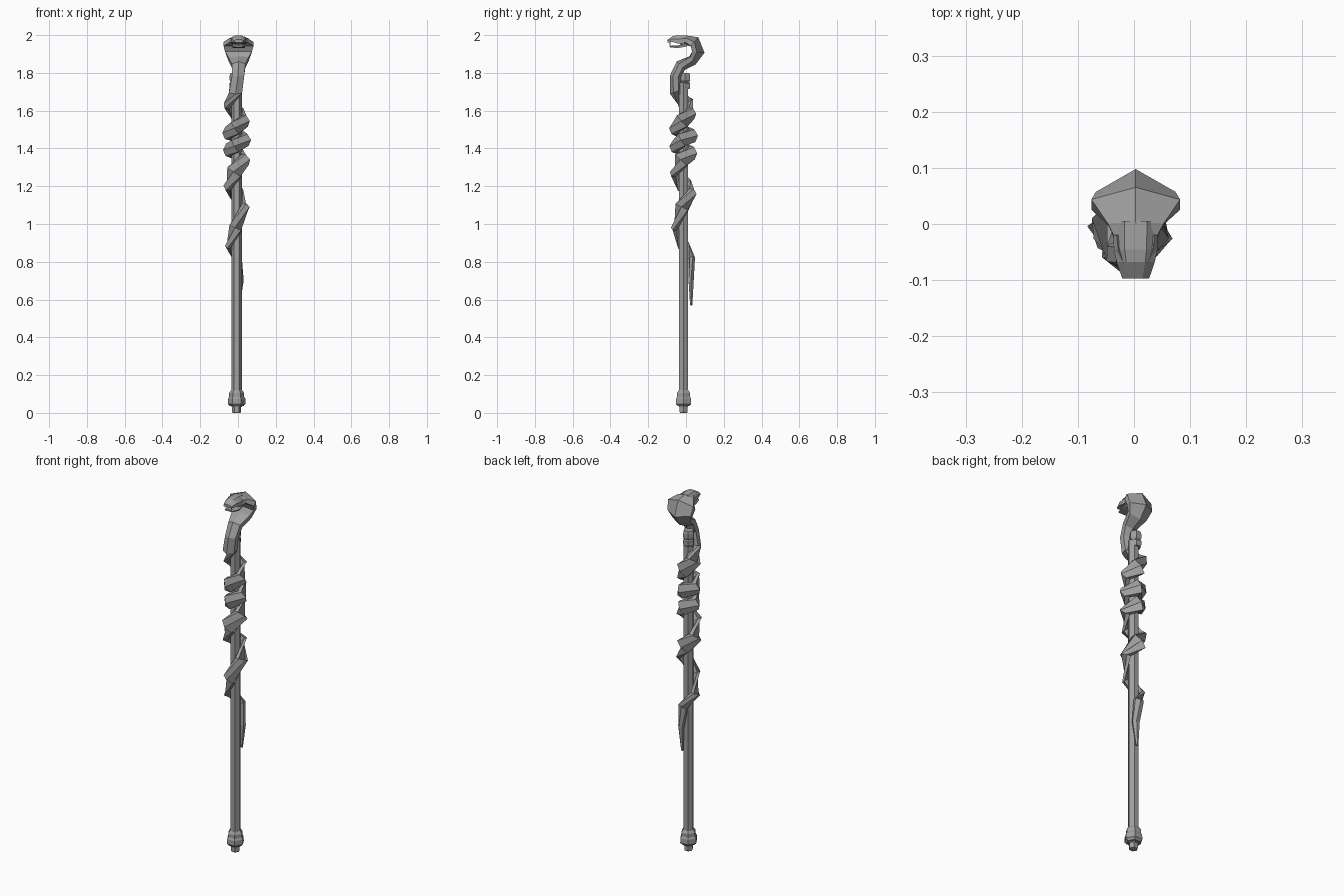
import bpy, bmesh
from math import cos, sin, pi, radians
from mathutils import Vector

# Dark grey finish shared by all parts
grey = bpy.data.materials.new("dark_grey")
grey.diffuse_color = (.35, .35, .35, 1)


def loft(name, rings):
    """Skin a list of equal-length rings and cap both ends."""
    bm = bmesh.new()
    vs = [[bm.verts.new(p) for p in r] for r in rings]
    n = len(vs[0])
    for a, b in zip(vs, vs[1:]):
        for i in range(n):
            j = (i + 1) % n
            bm.faces.new((a[i], a[j], b[j], b[i]))
    bm.faces.new(vs[0][::-1])
    bm.faces.new(vs[-1])
    bmesh.ops.recalc_face_normals(bm, faces=bm.faces)
    me = bpy.data.meshes.new(name)
    bm.to_mesh(me)
    bm.free()
    me.materials.append(grey)
    ob = bpy.data.objects.new(name, me)
    bpy.context.collection.objects.link(ob)
    return ob


def turned(name, cx, cy, profile, sides=6):
    """Faceted turned part from (radius, z) pairs."""
    return loft(name, [[(cx + r * cos(2 * pi * i / sides), cy + r * sin(2 * pi * i / sides), z)
                        for i in range(sides)] for r, z in profile])


CX, CY = -0.007, -0.013

# Staff: pole, foot and top cap
turned("pole", CX, CY, [(.028, .03), (.028, 1.75)])
turned("foot", CX, CY, [(.021, 0), (.024, .006), (.024, .036), (.036, .036), (.047, .048),
                        (.046, .075), (.040, .085), (.040, .105), (.029, .12)])
turned("top_cap", -.013, -.005, [(.028, 1.715), (.031, 1.725), (.031, 1.745), (.025, 1.752),
                                 (.031, 1.762), (.031, 1.785), (.027, 1.80)])

# Snake body: coils as (angle, z, radius from pole, half width, half depth)
coils = [(75, .57, .042, .006, .006), (66, .70, .044, .018, .015), (86, .82, .043, .025, .018),
         (180, .885, .042, .032, .020), (262, .98, .043, .034, .024), (350, 1.09, .045, .037, .025),
         (450, 1.16, .043, .042, .026), (535, 1.205, .043, .044, .027), (615, 1.275, .045, .043, .029),
         (705, 1.34, .045, .042, .028), (805, 1.375, .045, .038, .028), (895, 1.393, .045, .035, .028),
         (980, 1.412, .047, .036, .029), (1070, 1.445, .048, .036, .029), (1160, 1.467, .048, .036, .029),
         (1255, 1.483, .048, .036, .029), (1340, 1.507, .048, .037, .029), (1430, 1.545, .044, .040, .026),
         (1525, 1.585, .042, .042, .026), (1600, 1.635, .043, .042, .029)]
# Neck and hood as (x, y, z, half width, half depth, forward curl of the side edges)
neck = [(-.013, -.053, 1.70, .035, .033, 0), (.0, -.055, 1.78, .032, .031, 0),
        (.003, -.028, 1.838, .036, .031, 0), (.003, .035, 1.866, .054, .027, .010),
        (.003, .071, 1.91, .071, .027, .026), (.003, .045, 1.965, .079, .031, .016),
        (.003, .0, 1.972, .050, .026, 0), (.003, -.03, 1.972, .034, .022, 0)]

path = []
for a, z, r, w, d in coils:
    rad = Vector((cos(radians(a)), sin(radians(a)), 0))
    path.append((Vector((CX, CY, z)) + rad * r, w, d, 0, rad))
path += [(Vector(p[:3]), *p[3:], None) for p in neck]

section = [(0, 1), (1, .45), (1, -.45), (0, -1), (-1, -.45), (-1, .45)]
rings = []
for i, (p, w, d, curl, rad) in enumerate(path):
    t = (path[min(i + 1, len(path) - 1)][0] - path[max(i - 1, 0)][0]).normalized()
    side = t.cross(rad).normalized() if rad else Vector((1, 0, 0))
    nrm = side.cross(t).normalized()
    rings.append([p + side * (w * u) + nrm * (d * v + curl * abs(u)) for u, v in section])
loft("snake_body", rings)


# Head and lower jaw: (y, half width, bottom z, top z) sections
def jaw(name, secs, bevel):
    return loft(name, [[(.003 + s * w, y, z) for s, z in
                        ((-1, b), (-1, b + .55 * (t - b)), (-bevel, t), (bevel, t),
                         (1, b + .55 * (t - b)), (1, b))] for y, w, b, t in secs])


jaw("upper_head", [(.005, .040, 1.952, 1.997), (-.045, .039, 1.956, 1.999),
                   (-.068, .034, 1.963, 1.995), (-.097, .024, 1.962, 1.977)], .5)
jaw("lower_jaw", [(.005, .032, 1.940, 1.962), (-.045, .033, 1.931, 1.944),
                  (-.088, .022, 1.936, 1.945)], .7)

# Brows and fangs on both sides
for s, label in ((-1, "left"), (1, "right")):
    loft("brow_" + label, [[(.003 + s * (x + dx), y, z + dz) for dx, dz in
                            ((-.006, -.004), (.006, -.006), (0, .004))]
                           for x, y, z in ((.034, -.02, 1.987), (.031, -.045, 1.988), (.022, -.07, 1.986))])
    turned("fang_" + label, .003 + s * .018, -.085, [(.004, 1.965), (.001, 1.948)], 4)
